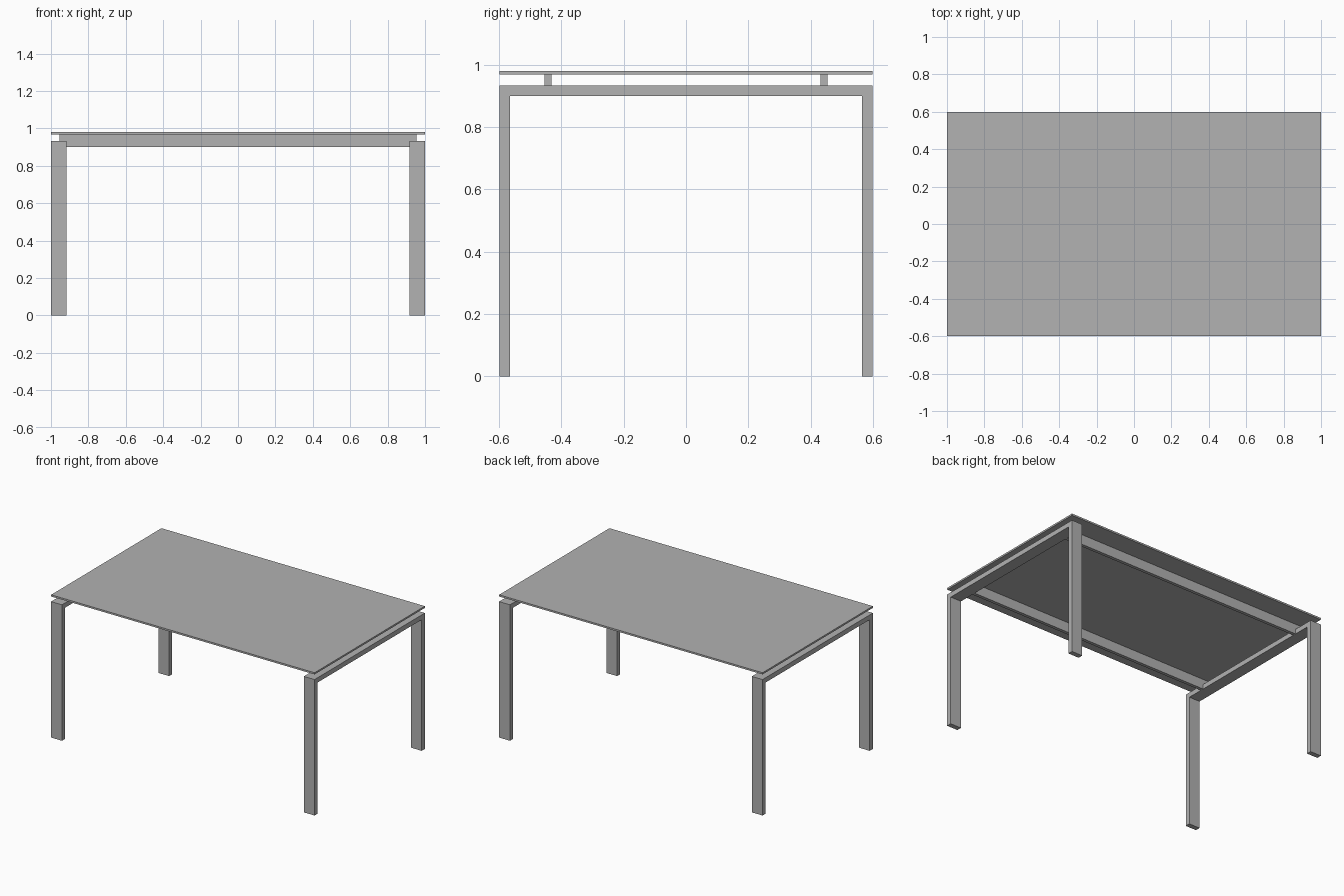
import bpy
import bmesh
from mathutils import Vector

cube = bpy.data.objects.get("Cube")
if cube:
    bpy.data.objects.remove(cube, do_unlink=True)

# Single grey finish
grey = bpy.data.materials.new("plain grey")
grey.use_nodes = True
color = (0.445, 0.445, 0.445, 1)
grey.diffuse_color = color
grey.node_tree.nodes["Principled BSDF"].inputs["Base Color"].default_value = color

# Main dimensions
HALF_X, HALF_Y, TOP = 1.0, 0.598, 0.98
TOP_UNDER = 0.968      # underside of the table top
FRAME_TOP = 0.933      # top of the leg frames
BAR_UNDER = 0.90       # underside of crossbars and rails
LEG_W, LEG_T = 0.082, 0.034
RAIL_T, RAIL_Y, RAIL_END = 0.022, 0.443, 0.955


def extrude_profile(name, points, direction):
    """Extrude a closed outline along a vector into a solid part."""
    bm = bmesh.new()
    face = bm.faces.new([bm.verts.new(p) for p in points])
    result = bmesh.ops.extrude_face_region(bm, geom=[face])
    verts = [v for v in result["geom"] if isinstance(v, bmesh.types.BMVert)]
    bmesh.ops.translate(bm, verts=verts, vec=Vector(direction))
    bmesh.ops.recalc_face_normals(bm, faces=bm.faces)
    mesh = bpy.data.meshes.new(name)
    bm.to_mesh(mesh)
    bm.free()
    mesh.materials.append(grey)
    obj = bpy.data.objects.new(name, mesh)
    bpy.context.collection.objects.link(obj)
    return obj


def mirrored(half):
    """Complete a half outline across its vertical axis."""
    return half + [(-a, z) for a, z in reversed(half)]


# Thin table top
corners = [(HALF_X, -HALF_Y), (HALF_X, HALF_Y), (-HALF_X, HALF_Y), (-HALF_X, -HALF_Y)]
extrude_profile("table_top", [(x, y, TOP_UNDER) for x, y in corners],
                (0, 0, TOP - TOP_UNDER))

# Leg frames: two legs joined by a crossbar at each end
inner_y = HALF_Y - LEG_T
leg_outline = mirrored([(inner_y, BAR_UNDER), (inner_y, 0), (HALF_Y, 0), (HALF_Y, FRAME_TOP)])
for side, x in (("left", HALF_X - LEG_W), ("right", -HALF_X)):
    extrude_profile(side + "_leg_frame", [(x, y, z) for y, z in leg_outline], (LEG_W, 0, 0))

# Long rails, notched at the ends to rest on the leg frames
inner_x = HALF_X - LEG_W
rail_outline = mirrored([(inner_x, BAR_UNDER), (inner_x, FRAME_TOP),
                         (RAIL_END, FRAME_TOP), (RAIL_END, TOP_UNDER)])
for side, y in (("front", -RAIL_Y), ("back", RAIL_Y)):
    extrude_profile(side + "_rail", [(x, y - RAIL_T / 2, z) for x, z in rail_outline],
                    (0, RAIL_T, 0))
